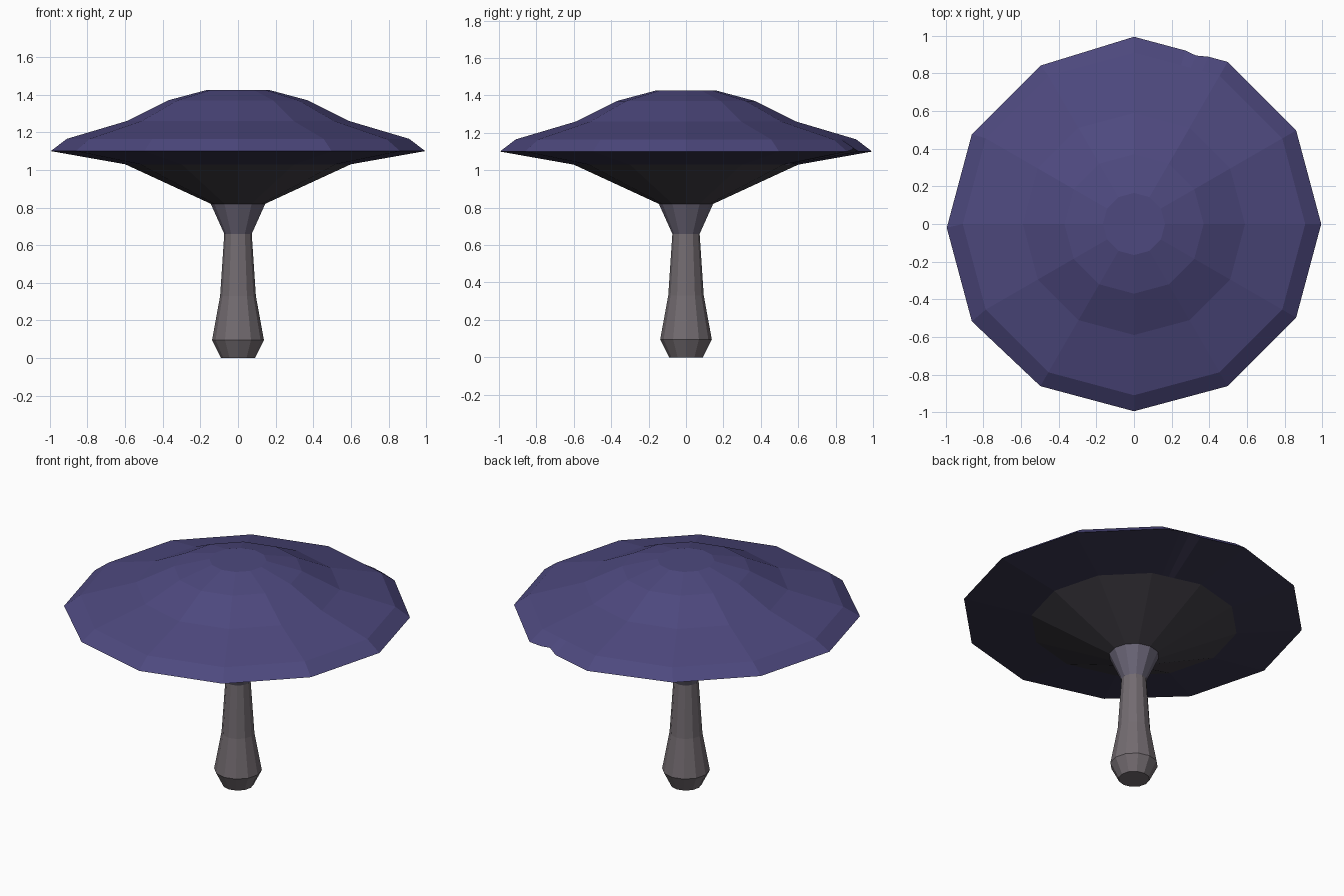
import bpy
from math import cos, sin, radians, pi

if "Cube" in bpy.data.objects:
    bpy.data.objects.remove(bpy.data.objects["Cube"])

SIDES = 12
# extra columns at 67 and 70 and 73 degrees carry the small nick in the rim
CAP_ANGLES = sorted([i * 30 for i in range(SIDES)] + [66, 70, 73.5])
STEM_ANGLES = [i * 30 for i in range(SIDES)]


def material(name, rgb):
    mat = bpy.data.materials.new(name)
    mat.diffuse_color = (*rgb, 1)
    mat.use_nodes = True
    mat.node_tree.nodes["Principled BSDF"].inputs["Base Color"].default_value = mat.diffuse_color
    return mat


def ring(r, z, angles):
    """Points on a 12-sided polygon, extra angles falling on its straight sides."""
    pts = []
    for a in angles:
        off = radians(a % 30 - 15)
        d = r * cos(pi / SIDES) / cos(off)
        pts.append([d * cos(radians(a)), d * sin(radians(a)), z])
    return pts


def skin(name, rings, mats, band_mats, cap_first=False, cap_last=False):
    """Join rings listed from top to bottom with flat faces."""
    n = len(rings[0])
    verts = [p for r in rings for p in r]
    faces, slots = [], []
    for k in range(len(rings) - 1):
        for i in range(n):
            j = (i + 1) % n
            faces.append((k * n + i, (k + 1) * n + i, (k + 1) * n + j, k * n + j))
            slots.append(band_mats[k])
    if cap_first:
        faces.append(tuple(range(n)))
        slots.append(band_mats[0])
    if cap_last:
        faces.append(tuple(reversed(range(len(verts) - n, len(verts)))))
        slots.append(band_mats[-1])
    mesh = bpy.data.meshes.new(name)
    mesh.from_pydata(verts, [], faces)
    for m in mats:
        mesh.materials.append(m)
    for poly, s in zip(mesh.polygons, slots):
        poly.material_index = s
    obj = bpy.data.objects.new(name, mesh)
    bpy.context.collection.objects.link(obj)
    return obj


purple = material("cap_purple", (0.075, 0.066, 0.21))
dark_rim = material("underside_indigo", (0.04, 0.036, 0.075))
gill_grey = material("underside_grey", (0.055, 0.05, 0.062))
stem_grey = material("stem_grey", (0.17, 0.148, 0.162))
stem_violet = material("stem_violet", (0.15, 0.135, 0.19))

# Mushroom cap: top surface, rim and conical underside
cap_profile = [(0.165, 1.425), (0.37, 1.37), (0.59, 1.26), (0.91, 1.165),
               (0.995, 1.10), (0.60, 1.03), (0.145, 0.82)]
cap_rings = [ring(r, z, CAP_ANGLES) for r, z in cap_profile]

# Slightly uneven left half of the rim, and the nick at the back
for i, a in enumerate(CAP_ANGLES):
    if 120 <= a <= 210:
        cap_rings[4][i][1] -= 0.02
rim = cap_rings[4]
nick = CAP_ANGLES.index(70)
rim[nick] = [0.33, 0.895, 1.12]
rim[nick - 1][2] = 1.11

skin("mushroom_cap", cap_rings, [purple, dark_rim, gill_grey],
     [0, 0, 0, 0, 1, 2], cap_first=True)

# Stem: flared neck, slender shaft and bulbous foot
stem_profile = [(0.145, 0.82), (0.073, 0.66), (0.095, 0.33), (0.138, 0.095), (0.09, 0.0)]
skin("mushroom_stem", [ring(r, z, STEM_ANGLES) for r, z in stem_profile],
     [stem_grey, stem_violet], [1, 0, 0, 0], cap_last=True)
